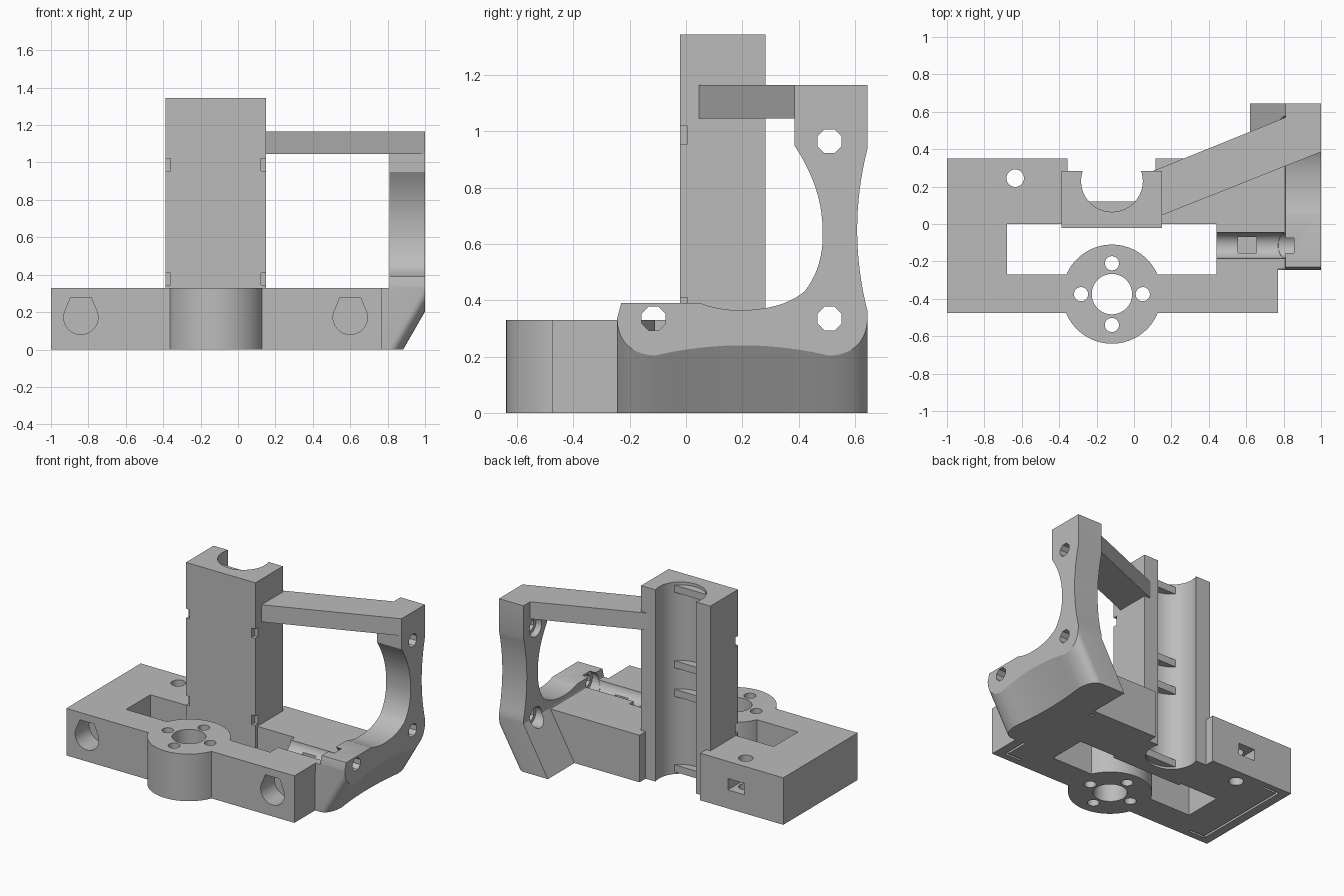
import bpy, bmesh, math
from mathutils import Vector

if "Cube" in bpy.data.objects:
    bpy.data.objects.remove(bpy.data.objects["Cube"])

grey = bpy.data.materials.new("light grey plastic")
grey.use_nodes = True
COLOUR = (0.5, 0.5, 0.5, 1)
grey.diffuse_color = COLOUR
grey.node_tree.nodes["Principled BSDF"].inputs["Base Color"].default_value = COLOUR


def finish(name, bm):
    bmesh.ops.recalc_face_normals(bm, faces=bm.faces)
    mesh = bpy.data.meshes.new(name)
    bm.to_mesh(mesh)
    bm.free()
    mesh.materials.append(grey)
    obj = bpy.data.objects.new(name, mesh)
    bpy.context.collection.objects.link(obj)
    return obj


def prism(name, outline, lo, hi, axis="z"):
    """Extrude a 2D outline along an axis."""
    place = {"x": lambda u, v, h: (h, u, v),
             "y": lambda u, v, h: (u, h, v),
             "z": lambda u, v, h: (u, v, h)}[axis]
    bm = bmesh.new()
    face = bm.faces.new([bm.verts.new(place(u, v, lo)) for u, v in outline])
    grown = bmesh.ops.extrude_face_region(bm, geom=[face])["geom"]
    bmesh.ops.translate(bm, vec=Vector(place(0, 0, hi - lo)),
                        verts=[g for g in grown if isinstance(g, bmesh.types.BMVert)])
    return finish(name, bm)


def box(name, x, y, z):
    return prism(name, [(x[0], y[0]), (x[1], y[0]), (x[1], y[1]), (x[0], y[1])], *z)


def ring(u, v, r, n=48):
    turns = [math.tau * (i + 0.5) / n for i in range(n)]
    return [(u + r * math.cos(t), v + r * math.sin(t)) for t in turns]


def bend(a, m, b, n=10):
    """Curve from a to b that passes through m halfway."""
    a, m, b = Vector(a), Vector(m), Vector(b)
    c = 2 * m - (a + b) / 2
    steps = [i / n for i in range(n + 1)]
    return [tuple(a * (1 - t) ** 2 + c * 2 * t * (1 - t) + b * t * t) for t in steps]


def combine(obj, others, mode="DIFFERENCE"):
    bpy.context.view_layer.objects.active = obj
    for other in others:
        mod = obj.modifiers.new(mode, "BOOLEAN")
        mod.operation, mod.solver, mod.object = mode, "EXACT", other
        bpy.ops.object.modifier_apply(modifier=mod.name)
    for other in others:
        bpy.data.objects.remove(other)


H = 0.33        # base height
CX = -0.118     # centre line of boss and rail block

# Base plate with window
base = prism("base", [(-1, -.475), (.77, -.475), (.77, -.24), (.81, -.24), (.81, .35),
                      (.115, .35), (.115, .02), (-.355, .02), (-.355, .35), (-1, .35)], 0, H)
combine(base, [box("window", (-.68, .44), (-.27, 0), (-1, 1))])

# Round boss with centre bore and four screw holes
combine(base, [prism("boss", ring(CX, -.375, .265, 64), 0, H)], "UNION")
cuts = [prism("bore", ring(CX, -.375, .108), -1, 1)]
for k in range(4):
    a = k * math.pi / 2
    cuts.append(prism("screw", ring(CX + .165 * math.cos(a), -.375 + .165 * math.sin(a), .038, 24), -1, 1))

# Teardrop pockets in the front
for x in (-.84, .6):
    drop = [(x + .092 * math.cos(t), .172 + .092 * math.sin(t))
            for t in [math.radians(150 + 12 * i) for i in range(21)]]
    cuts.append(prism("pocket", drop + [(x + .055, .278), (x - .055, .278)], -.6, -.32, "y"))

# Vertical screw hole and its nut slot
cuts.append(prism("screw", ring(-.635, .245, .047, 24), -1, 1))
cuts.append(box("nut_slot", (-.7, -.57), (.18, .5), (.13, .21)))

# Fine bracket-shaped slits underneath
for x, s in ((-.93, 1), (.7, -1)):
    ends = sorted((x, x + s * .12))
    cuts.append(box("slit", (x - .008, x + .008), (-.42, .3), (-.1, .04)))
    for y in (-.42, .3):
        cuts.append(box("slit_leg", ends, (y - .008, y + .008), (-.1, .04)))

# Bolt channel and nut trap beside the flange
CHANNEL = (-.115, .335)
cuts.append(prism("channel", ring(*CHANNEL, .07, 16), .4, .9, "x"))
cuts.append(box("nut_trap", (.555, .655), (-.155, -.07), (.2, .5)))
combine(base, cuts)

# Rail block with round groove
TOP = 1.345
rail = box("rail_block", (-.388, .15), (-.022, .283), (0, TOP))
cuts = [prism("groove", ring(CX, .23, .165, 64), -1, 2)]
for z in (.345, .955):
    for x in (-.388, .15):
        cuts.append(box("tie_notch", (x - .028, x + .028), (-.1, .006), (z, z + .065)))
combine(rail, cuts)

# Retaining ribs across the groove
for i, z in enumerate((.04, .57, .77, 1.3)):
    box(f"groove_rib_{i + 1}", (CX - .135, CX + .135), (.04, .12), (z - .025, z + .025))

# Motor flange outline, in y and z
lower = (bend((-.245, .335), (-.21, .242), (-.115, .203))
         + bend((-.115, .203), (.2, .24), (.51, .203))[1:]
         + bend((.51, .203), (.608, .24), (.645, .335))[1:])
inner = (bend((.385, .95), (.46, .8), (.485, .65))
         + bend((.485, .65), (.472, .53), (.42, .43))[1:]
         + bend((.42, .43), (.325, .382), (.2, .365))[1:]
         + bend((.2, .365), (.125, .37), (.05, .39))[1:])
outer = bend((.645, .36), (.608, .65), (.645, .94), 16)
flange = prism("motor_flange", [(.645, 1.165), (.385, 1.165)] + inner + [(-.23, .39)]
               + lower + outer, .81, 1, "x")

# Slanted foot swept down and inward from the flange
SLOPE = .575
bm = bmesh.new()
rows = []
for y, z in lower:
    spots = [(1, z), (1 - SLOPE * z, 0), (.81 - SLOPE * H, 0), (.81, H + .005)]
    rows.append([bm.verts.new((x, y, h)) for x, h in spots])
for a, b in zip(rows, rows[1:]):
    for k in range(4):
        n = (k + 1) % 4
        bm.faces.new((a[k], a[n], b[n], b[k]))
for row in (rows[0], rows[-1]):
    bm.faces.new(row)
foot = finish("flange_foot", bm)

# Octagonal bolt holes with counterbores
for part in (flange, foot):
    cuts = []
    for y, z in ((.51, .965), (.51, .335), CHANNEL):
        cuts.append(prism("bolt", ring(y, z, .046, 8), .4, 1.2, "x"))
        cuts.append(prism("counterbore", ring(y, z, .068, 24), .4, .855, "x"))
    combine(part, cuts)

# Brace from rail block to flange top
prism("brace", [(.145, .045), (1, .385), (1, .645), (.81, .57), (.1, .283)], 1.045, 1.165)

# Smooth curved walls, keep hard edges
bpy.ops.object.select_all(action="DESELECT")
for obj in bpy.context.collection.objects:
    if obj.type == "MESH" and grey.name in obj.data.materials:
        obj.select_set(True)
        bpy.context.view_layer.objects.active = obj
bpy.ops.object.shade_smooth_by_angle(angle=math.radians(30))
